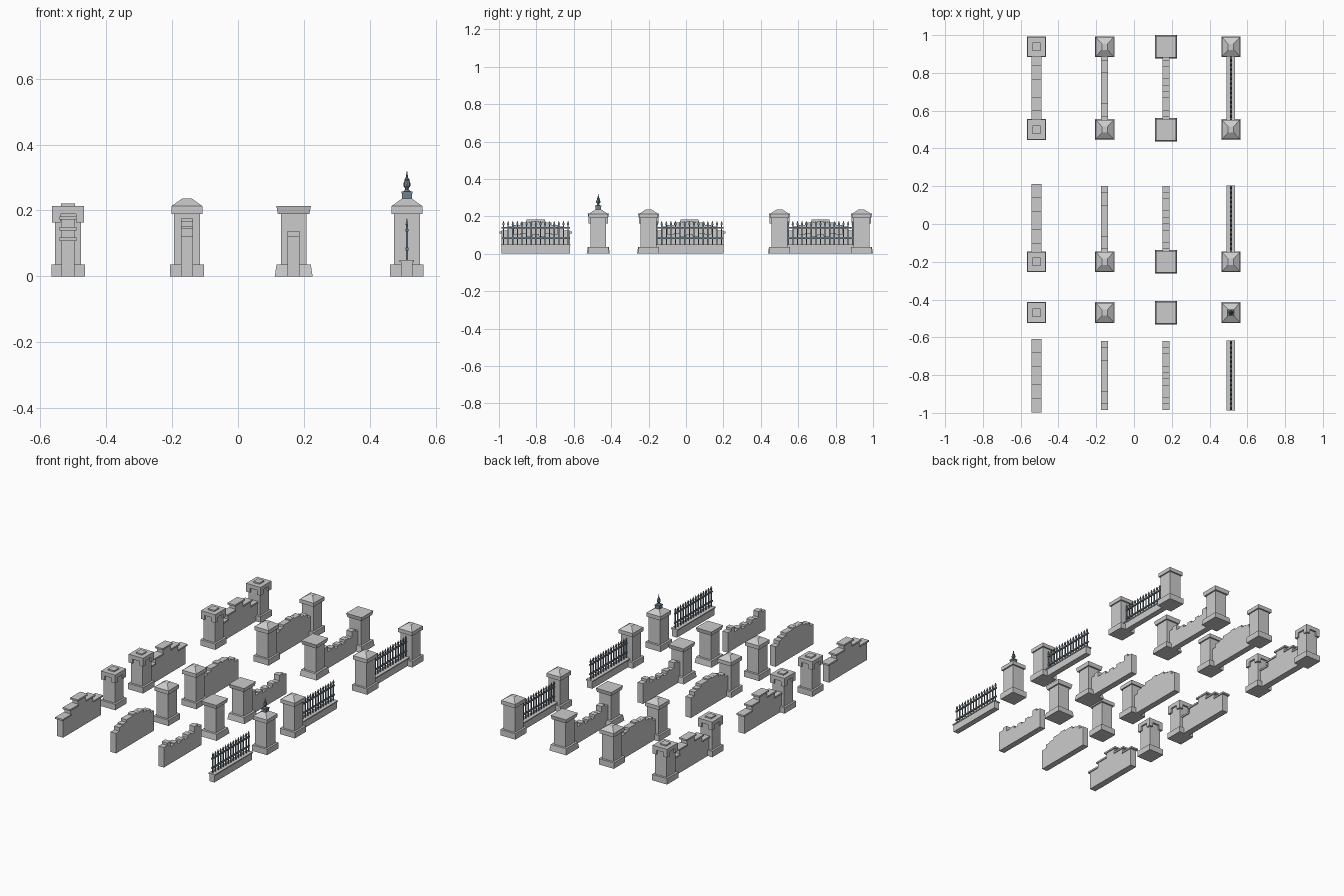
import bpy, bmesh, math

if "Cube" in bpy.data.objects:
    bpy.data.objects.remove(bpy.data.objects["Cube"])

SY = 1.08            # pillars are slightly deeper than wide
L = 0.365            # wall length
PILLARS = [0.938, 0.500, -0.200, -0.469]
WALLS = [0.719, 0.018, -0.803]
COLS = [-0.516, -0.155, 0.169, 0.513]

iron = bpy.data.materials.new("dark_iron")
iron.diffuse_color = (0.16, 0.22, 0.26, 1)
iron.use_nodes = True
iron.node_tree.nodes["Principled BSDF"].inputs["Base Color"].default_value = iron.diffuse_color


def frustum(bm, x, y, z0, z1, w0, d0, w1=None, d1=None):
    """Box or tapered box between two heights."""
    w1 = w0 if w1 is None else w1
    d1 = d0 if d1 is None else d1
    s = [(-1, -1), (1, -1), (1, 1), (-1, 1)]
    a = [bm.verts.new((x + i * w0 / 2, y + j * d0 / 2, z0)) for i, j in s]
    b = [bm.verts.new((x + i * w1 / 2, y + j * d1 / 2, z1)) for i, j in s]
    bm.faces.new(a[::-1])
    bm.faces.new(b)
    for i in range(4):
        k = (i + 1) % 4
        bm.faces.new((a[i], a[k], b[k], b[i]))


def lathe(bm, x, y, profile, n=8):
    """Turned shape from (radius, z) points."""
    rings = [[bm.verts.new((x + r * math.cos(2 * math.pi * i / n),
                            y + r * math.sin(2 * math.pi * i / n), z))
              for i in range(n)] for r, z in profile]
    for a, b in zip(rings, rings[1:]):
        for i in range(n):
            k = (i + 1) % n
            bm.faces.new((a[i], a[k], b[k], b[i]))
    bm.faces.new(rings[0][::-1])
    bm.faces.new(rings[-1])


def finish(bm, name, mat=None):
    me = bpy.data.meshes.new(name)
    bm.to_mesh(me)
    bm.free()
    ob = bpy.data.objects.new(name, me)
    bpy.context.collection.objects.link(ob)
    if mat:
        me.materials.append(mat)


def pillar(kind, x, y):
    bm = bmesh.new()

    def sq(z0, z1, w0, w1=None):
        w1 = w0 if w1 is None else w1
        frustum(bm, x, y, z0, z1, w0, w0 * SY, w1, w1 * SY)

    # plinth, shaft, then a cap for each style
    if kind == 2:
        sq(0, 0.036, 0.115, 0.104)
    else:
        sq(0, 0.036, 0.102)
    sq(0.036, 0.19, 0.078)
    if kind == 0:
        sq(0.19, 0.214, 0.097)
        sq(0.214, 0.222, 0.042)
        for i in (-1, 1):          # corner brackets under the cap
            for j in (-1, 1):
                frustum(bm, x + i * 0.036, y + j * 0.036 * SY,
                        0.163, 0.19, 0.025, 0.025 * SY)
    elif kind == 2:
        sq(0.19, 0.214, 0.096, 0.105)
    else:
        sq(0.19, 0.213, 0.095)
        sq(0.213, 0.236, 0.095, 0.03)
    finish(bm, ["bracketed", "pyramid_cap", "flared_cap", "fence"][kind] + "_pillar")


def stepped_wall(x, y):
    # stepped body with overhanging coping slabs
    bm = bmesh.new()
    seg = L / 5
    for i, h in enumerate((0.118, 0.150, 0.182, 0.150, 0.118)):
        c = y + (i - 2) * seg
        frustum(bm, x, c, 0, h - 0.01, 0.04, seg)
        over = (2 - abs(i - 2))
        sign = (i > 2) - (i < 2)
        length = seg + (0.024 if i == 2 else 0.012)
        frustum(bm, x, c + sign * 0.006, h - 0.01, h, 0.051, length)
    finish(bm, "stepped_wall")


def crenel_wall(x, y, rise, name):
    # alternating gaps and merlons following an arch or a dip
    bm = bmesh.new()
    n = 11
    seg = L / n
    for i in range(n):
        t = (i - 5) / 5
        h = 0.123 + rise * (1 - t * t)
        if i % 2:
            h += 0.013 if rise < 0 else 0.006
        if rise < 0 and i in (1, 9):
            h += 0.012
        frustum(bm, x, y + (i - 5) * seg, 0, h, 0.037, seg)
    finish(bm, name)


def fence(x, y):
    # low stone base
    bm = bmesh.new()
    frustum(bm, x, y, 0, 0.043, 0.035, L)
    frustum(bm, x, y, 0.043, 0.05, 0.044, L + 0.006)
    finish(bm, "fence_base")
    # rails and spear-tipped bars
    bm = bmesh.new()
    for z in (0.083, 0.140):
        frustum(bm, x, y, z - 0.004, z + 0.004, 0.009, L)
    n = 15
    for i in range(n):
        yy = y + (i - (n - 1) / 2) * (L - 0.02) / (n - 1)
        frustum(bm, x, yy, 0.05, 0.152, 0.006, 0.006)
        frustum(bm, x, yy, 0.152, 0.158, 0.006, 0.006, 0.008, 0.012)
        frustum(bm, x, yy, 0.158, 0.176, 0.008, 0.012, 0.001, 0.001)
    finish(bm, "iron_fence", iron)


# pillars
for k, x in enumerate(COLS):
    for y in PILLARS:
        pillar(k, x, y)

# walls and fences
for y in WALLS:
    stepped_wall(COLS[0], y)
    crenel_wall(COLS[1], y, 0.046, "arched_wall")
    crenel_wall(COLS[2], y, -0.03, "dipped_wall")
    fence(COLS[3], y)

# finial on the lone fence pillar
bm = bmesh.new()
fx, fy = COLS[3], PILLARS[3]
frustum(bm, fx, fy, 0.23, 0.252, 0.030, 0.030)
frustum(bm, fx, fy, 0.252, 0.257, 0.034, 0.034)
lathe(bm, fx, fy, [(0.012, 0.257), (0.005, 0.264), (0.006, 0.268), (0.011, 0.275),
                   (0.011, 0.282), (0.007, 0.291), (0.008, 0.294), (0.004, 0.299),
                   (0.003, 0.304), (0.001, 0.319)])
finish(bm, "finial", iron)
